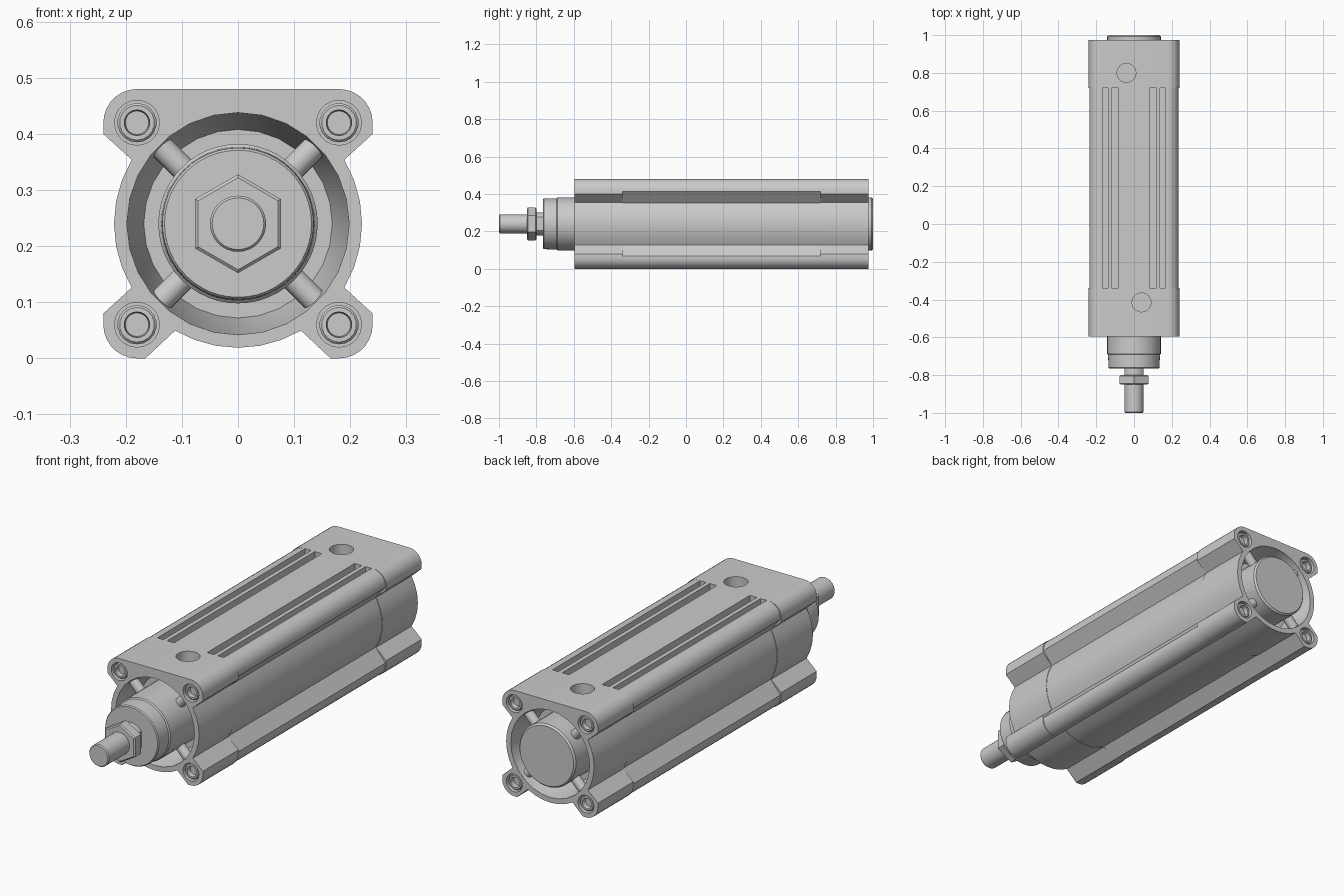
import bpy, bmesh
from math import sin, cos, pi, radians
from mathutils import Matrix, Vector

if "Cube" in bpy.data.objects:
    bpy.data.objects.remove(bpy.data.objects["Cube"])

ZC = 0.24                       # height of the cylinder axis
FRONT, REAR = -0.595, 0.975     # outer faces of the end caps
SEAM_F, SEAM_R = -0.34, 0.72    # cap / barrel joints


def finish(name, bm):
    bmesh.ops.remove_doubles(bm, verts=bm.verts, dist=1e-5)
    bmesh.ops.recalc_face_normals(bm, faces=bm.faces)
    mesh = bpy.data.meshes.new(name)
    bm.to_mesh(mesh)
    bm.free()
    ob = bpy.data.objects.new(name, mesh)
    bpy.context.collection.objects.link(ob)
    return ob


def activate(ob):
    bpy.ops.object.select_all(action='DESELECT')
    ob.select_set(True)
    bpy.context.view_layer.objects.active = ob


def smooth(ob):
    activate(ob)
    bpy.ops.object.shade_smooth_by_angle(angle=radians(30))
    return ob


def lathe(name, pts, n=48, x=0.0, z=ZC, phase=0.0):
    """Revolve (radius, y) points about an axis parallel to y."""
    bm = bmesh.new()
    rings = [[bm.verts.new((x + r * sin(phase + 2 * pi * i / n), y,
                            z + r * cos(phase + 2 * pi * i / n)))
              for i in range(n)] for r, y in pts]
    for a, b in zip(rings, rings[1:]):
        for i in range(n):
            j = (i + 1) % n
            bm.faces.new((a[i], a[j], b[j], b[i]))
    return finish(name, bm)


def rod(name, radius, p, q, n=24):
    """Plain cylinder between two points."""
    p, q = Vector(p), Vector(q)
    bm = bmesh.new()
    turn = (q - p).to_track_quat('Z', 'Y').to_matrix().to_4x4()
    bmesh.ops.create_cone(bm, cap_ends=True, segments=n, radius1=radius, radius2=radius,
                          depth=(q - p).length, matrix=Matrix.Translation((p + q) / 2) @ turn)
    return finish(name, bm)


def extrude(name, half, y0, y1):
    """Mirror a half outline in x and extrude it along y."""
    outline = half + [(-x, z) for x, z in reversed(half[1:-1])]
    bm = bmesh.new()
    face = bm.faces.new([bm.verts.new((x, y0, z)) for x, z in outline])
    new = bmesh.ops.extrude_face_region(bm, geom=[face])
    verts = [v for v in new['geom'] if isinstance(v, bmesh.types.BMVert)]
    bmesh.ops.translate(bm, verts=verts, vec=(0, y1 - y0, 0))
    if not any(f is face for f in bm.faces):
        bm.faces.new([v for v in bm.verts if v not in verts])
    return finish(name, bm)


def arc(cx, cz, r, a, b, n):
    return [(cx + r * cos(radians(a + (b - a) * i / n)),
             cz + r * sin(radians(a + (b - a) * i / n))) for i in range(n + 1)]


def half_outline(grooves=(), inset=0.0, r=0.221):
    """Right half of the section: flat top, two screw lobes, round barrel."""
    pts = [(0, 0.48)]
    for a, b in grooves:
        pts += [(a, 0.48), (a, 0.45), (b, 0.45), (b, 0.48)]
    w = 0.24 - inset / 3
    pts += arc(w - 0.06, 0.42, 0.06, 90, 0, 7)
    pts += [(w, 0.40 + inset)]
    pts += arc(0, ZC, r, 31, -31, 6)
    pts += [(w, 0.08 - inset)]
    pts += arc(w - 0.06, 0.06, 0.06, 0, -90, 7)
    pts += [(0.165, 0.0)]
    pts += arc(0, ZC, r, -59.5, -90, 3)
    return pts


def cut(ob, cutters):
    for c in cutters:
        mod = ob.modifiers.new("cut", 'BOOLEAN')
        mod.object, mod.operation, mod.solver = c, 'DIFFERENCE', 'EXACT'
        activate(ob)
        bpy.ops.object.modifier_apply(modifier=mod.name)
        bpy.data.objects.remove(c)


# Barrel with sensor grooves along the top
smooth(extrude("barrel", half_outline([(0.083, 0.118), (0.137, 0.167)], 0.012, 0.219),
               SEAM_F, SEAM_R))

# End caps: ring recess, port, counterbored screws and radial ribs
LOBES = [(sx * 0.18, ZC + sz * 0.18) for sx in (-1, 1) for sz in (-1, 1)]
for label, face, seam, px, py in (("front", FRONT, SEAM_F, 0.04, -0.415),
                                  ("rear", REAR, SEAM_R, -0.04, 0.80)):
    d = 1 if seam > face else -1        # direction into the cap
    cap = extrude(label + "_cap", half_outline(), face, seam)
    cutters = [lathe("recess_cutter", [(0, face - d * 0.02), (0.198, face - d * 0.02),
                                       (0.198, face + d * 0.01), (0.168, face + d * 0.13),
                                       (0, face + d * 0.13)], 28),
               rod("port_cutter", 0.05, (px, py, 0.425), (px, py, 0.52), 32)]
    cutters += [lathe("bore_cutter", [(0, face - d * 0.02), (0.04, face - d * 0.02),
                                      (0.04, face + d * 0.03), (0, face + d * 0.03)], 20, x, z)
                for x, z in LOBES]
    cut(cap, cutters)
    smooth(cap)
    for x, z in LOBES:
        smooth(lathe(label + "_screw", [(0, face + d * 0.032), (0.035, face + d * 0.032),
                                        (0.035, face + d * 0.01), (0.031, face + d * 0.006),
                                        (0.023, face + d * 0.006), (0.021, face + d * 0.026),
                                        (0, face + d * 0.026)], 18, x, z))
        u = Vector((x, 0, z - ZC)).normalized()
        o = Vector((0, face + d * 0.04, ZC))
        smooth(rod(label + "_rib", 0.022, o + u * 0.12, o + u * 0.205))

# Central bosses at both ends
smooth(lathe("front_boss", [(0, -0.765), (0.131, -0.765), (0.135, -0.76), (0.137, -0.70),
                            (0.137, -0.692), (0.142, -0.687), (0.142, -0.42), (0, -0.42)]))
smooth(lathe("rear_boss", [(0, 0.80), (0.142, 0.80), (0.142, 0.992), (0.135, 1.0), (0, 1.0)]))

# Piston rod, wrench flats and lock nut
smooth(lathe("piston_rod", [(0, -1.0), (0.046, -1.0), (0.05, -0.995), (0.05, -0.76),
                            (0, -0.76)], 32))
flats = lathe("rod_flats", [(0, -0.80), (0.062, -0.80), (0.062, -0.75), (0, -0.75)], 40)
for v in flats.data.vertices:
    v.co.x = max(-0.051, min(0.051, v.co.x))
smooth(flats)
lathe("lock_nut", [(0, -0.85), (0.082, -0.85), (0.088, -0.845), (0.088, -0.805),
                   (0.082, -0.80), (0, -0.80)], 6)
